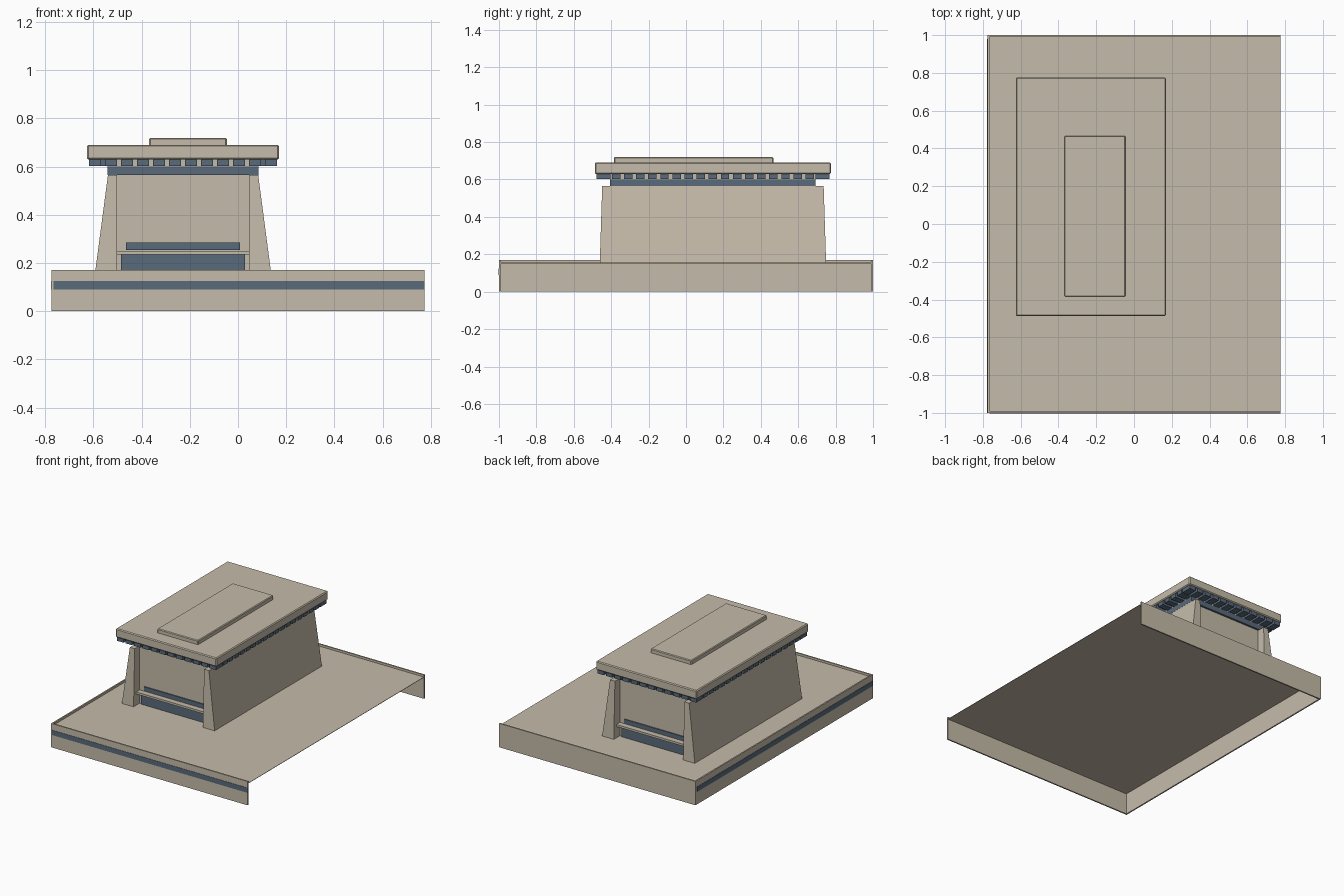
import bpy
import bmesh

cube = bpy.data.objects.get("Cube")
if cube:
    bpy.data.objects.remove(cube, do_unlink=True)


def material(name, rgb):
    mat = bpy.data.materials.new(name)
    mat.use_nodes = True
    mat.diffuse_color = (*rgb, 1)
    mat.node_tree.nodes["Principled BSDF"].inputs["Base Color"].default_value = (*rgb, 1)
    return mat


STONE = material("warm stone", (0.56, 0.50, 0.40))
BLUE = material("slate blue", (0.10, 0.145, 0.20))


def add_block(bm, x, y, z, top_x=None, top_y=None):
    """Six-sided block from ranges; the top may have its own x and y range."""
    rings = []
    for (x0, x1), (y0, y1), h in ((x, y, z[0]), (top_x or x, top_y or y, z[1])):
        corners = ((x0, y0), (x1, y0), (x1, y1), (x0, y1))
        rings.append([bm.verts.new((a, b, h)) for a, b in corners])
    low, high = rings
    bm.faces.new(low[::-1])
    bm.faces.new(high)
    for i in range(4):
        j = (i + 1) % 4
        bm.faces.new((low[i], low[j], high[j], high[i]))


def make(name, mat, blocks, bevel=0):
    bm = bmesh.new()
    for block in blocks:
        add_block(bm, *block)
    bmesh.ops.recalc_face_normals(bm, faces=bm.faces)
    mesh = bpy.data.meshes.new(name)
    bm.to_mesh(mesh)
    bm.free()
    mesh.materials.append(mat)
    obj = bpy.data.objects.new(name, mesh)
    bpy.context.collection.objects.link(obj)
    if bevel:
        mod = obj.modifiers.new("Bevel", "BEVEL")
        mod.width = bevel
        mod.segments = 1
    return obj


def around(centre, half):
    return (centre - half, centre + half)


# Terrace: thin floor with hanging walls on three sides, right side open
W, L, RIM, FLOOR = 0.775, 1.0, 0.17, 0.155
make("terrace_floor", STONE, [((-W, W), (-L, L), (FLOOR - 0.003, FLOOR))])
make("front_terrace_wall", STONE, [((-W, W), (-L, 0.01 - L), (0, RIM))])
make("back_terrace_wall", STONE, [((-W, W), (L - 0.01, L), (0, RIM))])
make("left_edge_terrace_wall", STONE, [((-W, 0.01 - W), (0.01 - L, L - 0.01), (0, RIM))])
make("front_stripe", BLUE, [((0.01 - W, W), (-L - 0.002, -L), (0.09, 0.125))])
make("side_stripe", BLUE, [((-W - 0.002, -W), (-L, L - 0.02), (0.09, 0.125))])

# Building centre and half sizes
CX, CY = -0.228, 0.144
EAVE = 0.565

# Sloping side walls with vertical inner faces
for side, name in ((-1, "right_side_wall"), (1, "left_side_wall")):
    inner, foot, top = (CX + side * d for d in (0.274, 0.366, 0.312))
    make(name, STONE, [(sorted((inner, foot)), around(CY, 0.605), (FLOOR, EAVE),
                        sorted((inner, top)), around(CY, 0.592))])

# Recessed end walls, each with base panel, ledge and window strip
for side, name in ((-1, "front"), (1, "back")):
    def depth(near, far):
        return sorted((CY + side * near, CY + side * far))

    make(name + "_wall", STONE, [(around(CX, 0.276), depth(0.50, 0.535), (FLOOR, EAVE))])
    make(name + "_base_panel", BLUE, [(around(CX, 0.257), depth(0.535, 0.543), (FLOOR, 0.235))])
    make(name + "_ledge", STONE, [(around(CX, 0.274), depth(0.535, 0.575), (0.235, 0.25))])
    make(name + "_window_strip", BLUE, [(around(CX, 0.237), depth(0.535, 0.542), (0.255, 0.285))])

# Frieze and core under the roof
HX, HY = 0.398, 0.631
make("frieze", BLUE, [(around(CX, 0.313), around(CY, 0.549), (EAVE, 0.6))])
make("roof_core", STONE, [(around(CX, 0.313), around(CY, 0.549), (0.6, 0.63))])


# Rows of brackets under the eaves
def spread(centre, half, count, width):
    pitch = (2 * half - width) / (count - 1)
    return [around(centre - half + width / 2 + i * pitch, width / 2) for i in range(count)]


TIER = (0.602, 0.63)
for side, fb, lr in ((-1, "front", "right"), (1, "back", "left")):
    ys = sorted((CY + side * 0.549, CY + side * (HY - 0.008)))
    xs = sorted((CX + side * 0.313, CX + side * (HX - 0.008)))
    make(fb + "_brackets", BLUE, [(x, ys, TIER) for x in spread(CX, HX - 0.008, 12, 0.05)])
    make(lr + "_brackets", BLUE, [(xs, y, TIER) for y in spread(CY, 0.54, 17, 0.045)])

# Roof slab and raised panel
make("roof", STONE, [(around(CX, HX), around(CY, HY), (0.629, 0.691))], 0.006)
make("roof_panel", STONE, [((-0.369, -0.046), (-0.385, 0.467), (0.685, 0.72))], 0.005)
